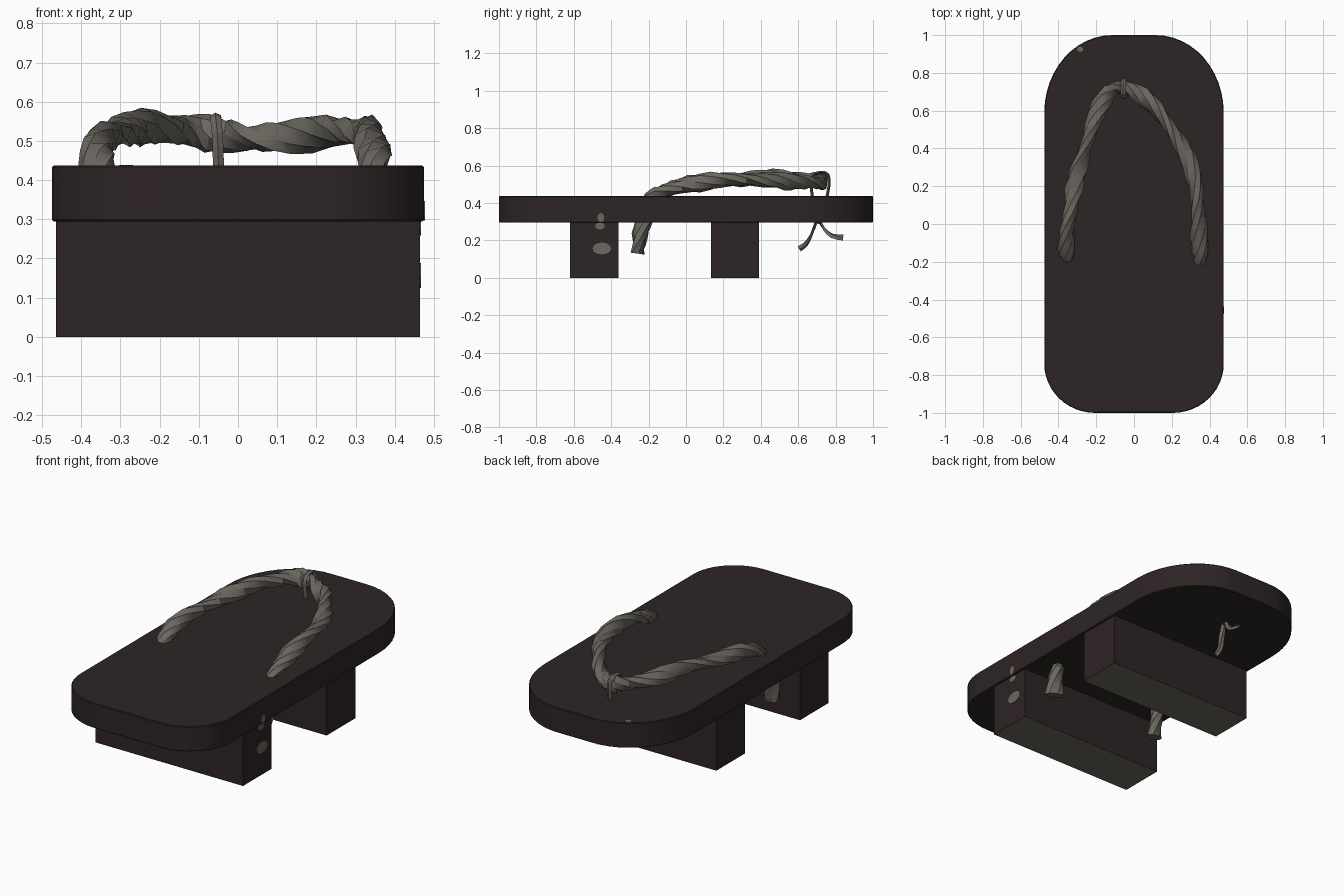
import bpy, bmesh, math, random
from mathutils import Vector, Matrix

random.seed(4)
if "Cube" in bpy.data.objects:
    bpy.data.objects.remove(bpy.data.objects["Cube"])


def material(name, rgb):
    m = bpy.data.materials.new(name)
    m.use_nodes = True
    m.diffuse_color = (*rgb, 1)
    bsdf = next(n for n in m.node_tree.nodes if n.type == "BSDF_PRINCIPLED")
    bsdf.inputs["Base Color"].default_value = (*rgb, 1)
    return m


wood = material("dark wood", (0.027, 0.018, 0.018))
cloth = material("grey cloth", (0.15, 0.138, 0.118))


def finish(name, bm, mats, smooth=None):
    bmesh.ops.recalc_face_normals(bm, faces=bm.faces)
    mesh = bpy.data.meshes.new(name)
    bm.to_mesh(mesh)
    bm.free()
    for m in mats:
        mesh.materials.append(m)
    ob = bpy.data.objects.new(name, mesh)
    bpy.context.collection.objects.link(ob)
    if smooth:
        bpy.ops.object.select_all(action="DESELECT")
        ob.select_set(True)
        bpy.context.view_layer.objects.active = ob
        bpy.ops.object.shade_smooth_by_angle(angle=math.radians(smooth))
    return ob


def spline(pts, steps):
    """Smooth path through the points."""
    p = [Vector(q) for q in pts]
    p = [2 * p[0] - p[1]] + p + [2 * p[-1] - p[-2]]
    out = []
    for i in range(1, len(p) - 2):
        a, b, c, d = p[i - 1:i + 3]
        for s in range(steps):
            t = s / steps
            out.append(0.5 * (2 * b + (c - a) * t + (2 * a - 5 * b + 4 * c - d) * t ** 2
                              + (3 * b - a - 3 * c + d) * t ** 3))
    return out + [p[-2]]


def sweep(name, path, wide, thin, sides, twist=0.0, jitter=0.0, smooth=None):
    """Sweep a twisting oval section along a path, capped at both ends."""
    bm = bmesh.new()
    rings = []
    n = len(path)
    side = Vector((1, 0, 0))
    for i, c in enumerate(path):
        tan = (path[min(i + 1, n - 1)] - path[max(i - 1, 0)]).normalized()
        side = (side - tan * side.dot(tan)).normalized()
        up = tan.cross(side)
        ring = []
        for k in range(sides):
            a = math.tau * k / sides
            u, v = wide * math.cos(a), thin * math.sin(a)
            w = twist * i
            r = 1 + random.uniform(-jitter, jitter)
            x = (u * math.cos(w) - v * math.sin(w)) * r
            y = (u * math.sin(w) + v * math.cos(w)) * r
            ring.append(bm.verts.new(c + side * x + up * y))
        rings.append(ring)
    for r, q in zip(rings, rings[1:]):
        for k in range(sides):
            j = (k + 1) % sides
            bm.faces.new((r[k], r[j], q[j], q[k]))
    bm.faces.new(rings[0])
    bm.faces.new(rings[-1])
    return finish(name, bm, [cloth], smooth)


# Sole: rounded plank with a broader curve at the back
def corner(sx, sy, rx, ry):
    pts = []
    for i in range(13):
        a = math.pi / 2 * i / 12
        pts.append((sx * (0.475 - rx + rx * math.cos(a)), sy * (1 - ry + ry * math.sin(a))))
    return pts if sx * sy > 0 else pts[::-1]


outline = (corner(1, 1, 0.36, 0.41) + corner(-1, 1, 0.36, 0.41)
           + corner(-1, -1, 0.27, 0.26) + corner(1, -1, 0.27, 0.26))
bm = bmesh.new()
base = bm.faces.new([bm.verts.new((x, y, 0.295)) for x, y in outline])
ext = bmesh.ops.extrude_face_region(bm, geom=[base])
bmesh.ops.translate(bm, vec=(0, 0, 0.142),
                    verts=[v for v in ext["geom"] if isinstance(v, bmesh.types.BMVert)])
rims = [e for e in bm.edges if abs(e.verts[0].co.z - e.verts[1].co.z) < 0.001]
bmesh.ops.bevel(bm, geom=rims, offset=0.004, segments=1, affect="EDGES")
finish("sole", bm, [wood], 30)

# Two cross blocks under the sole, with worn grey undersides
for name, y in (("front_block", -0.49), ("back_block", 0.262)):
    bm = bmesh.new()
    bmesh.ops.create_cube(bm, size=1, matrix=Matrix.Translation((0, y, 0.149))
                          @ Matrix.Diagonal((0.93, 0.258, 0.298, 1)))
    bm.normal_update()
    for f in bm.faces:
        f.material_index = 1 if f.normal.z < -0.5 else 0
    finish(name, bm, [wood, cloth])

# Twisted strap, passing through the sole at both ends
strap = [(-0.36, -0.26, 0.13), (-0.36, -0.235, 0.28), (-0.36, -0.17, 0.42), (-0.355, -0.07, 0.48),
         (-0.34, 0.07, 0.505), (-0.305, 0.24, 0.52), (-0.26, 0.4, 0.535), (-0.2, 0.58, 0.53),
         (-0.13, 0.7, 0.525), (-0.05, 0.725, 0.515), (0.04, 0.68, 0.51), (0.15, 0.57, 0.515),
         (0.25, 0.42, 0.525), (0.315, 0.25, 0.525), (0.34, 0.08, 0.51), (0.347, -0.07, 0.48),
         (0.343, -0.18, 0.42), (0.343, -0.235, 0.28), (0.343, -0.26, 0.13)]
sweep("strap", spline(strap, 3), 0.048, 0.034, 7, twist=0.42, jitter=0.12, smooth=32)

# Toe tie: narrow band looped over the strap and down into the sole
tie = [(-0.05, 0.705, 0.29), (-0.05, 0.755, 0.44), (-0.053, 0.765, 0.53), (-0.057, 0.745, 0.562),
       (-0.057, 0.69, 0.558), (-0.053, 0.668, 0.52), (-0.05, 0.675, 0.44), (-0.05, 0.7, 0.29)]
sweep("toe_tie", spline(tie, 2), 0.014, 0.008, 4)

# Loose tails of the tie under the sole
tails = {"front_tail": [(-0.05, 0.7, 0.31), (-0.055, 0.67, 0.23), (-0.07, 0.64, 0.18), (-0.07, 0.605, 0.155)],
         "back_tail": [(-0.05, 0.71, 0.31), (-0.045, 0.74, 0.26), (-0.03, 0.78, 0.225), (-0.03, 0.84, 0.215)]}
for name, pts in tails.items():
    sweep(name, spline(pts, 2), 0.016, 0.008, 4, twist=0.25)


# Thin grey scuff marks
def scuff(name, centre, size, axis):
    bm = bmesh.new()
    bmesh.ops.create_cone(bm, cap_ends=True, segments=12, radius1=1, radius2=1, depth=1)
    turn = Matrix.Rotation(math.pi / 2, 4, "Y") if axis == "X" else Matrix()
    bm.transform(Matrix.Translation(centre) @ Matrix.Diagonal((*size, 1)) @ turn)
    finish(name, bm, [cloth])


scuff("block_scuff", (0.465, -0.45, 0.157), (0.004, 0.05, 0.032), "X")
scuff("block_top_scuff", (0.465, -0.46, 0.277), (0.004, 0.026, 0.018), "X")
scuff("sole_side_scuff", (0.475, -0.455, 0.322), (0.004, 0.018, 0.025), "X")
scuff("sole_top_scuff", (-0.285, 0.925, 0.437), (0.017, 0.014, 0.003), "Z")
